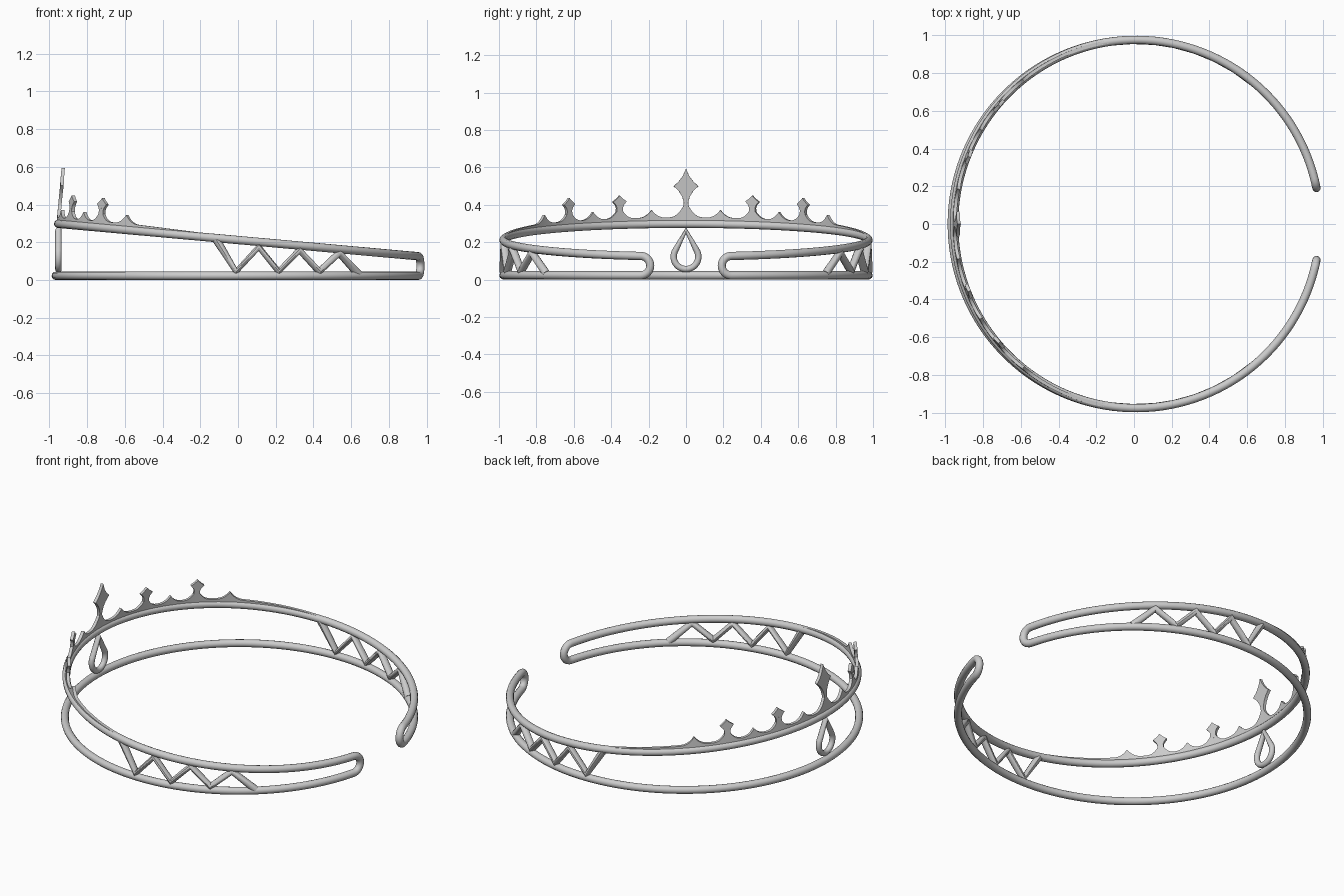
import bpy, bmesh
from math import sin, cos, pi, radians
from mathutils import Vector

if "Cube" in bpy.data.objects:
    bpy.data.objects.remove(bpy.data.objects["Cube"])

R, TUBE = 0.976, 0.022
CX = 0.01
SLOPE = 0.09
LEAN = Vector((SLOPE, 0, 1)).normalized()


def rail(a):
    """Centre of the sloping upper rail; a is measured from the -x side."""
    x = -R * cos(a)
    if x < 0:
        x *= 0.987
    return Vector((x + CX, R * sin(a), 0.212 - SLOPE * (x + CX)))


def lower(a):
    return Vector((CX - R * cos(a), R * sin(a), 0.0225))


def finish(ob):
    bpy.ops.object.select_all(action='DESELECT')
    ob.select_set(True)
    bpy.context.view_layer.objects.active = ob
    if ob.type == 'CURVE':
        bpy.ops.object.convert(target='MESH')
    bpy.ops.object.shade_smooth_by_angle(angle=radians(35))


def tube(name, pts, radius, cyclic=False):
    cu = bpy.data.curves.new(name, 'CURVE')
    cu.dimensions = '3D'
    cu.bevel_depth = radius
    cu.bevel_resolution = 4
    cu.use_fill_caps = True
    sp = cu.splines.new('POLY')
    sp.points.add(len(pts) - 1)
    for p, co in zip(sp.points, pts):
        p.co = (*co, 1)
    sp.use_cyclic_u = cyclic
    ob = bpy.data.objects.new(name, cu)
    bpy.context.collection.objects.link(ob)
    finish(ob)


# Open double hoop: lower arc, hairpin bend, upper arc, hairpin bend
END = pi - 0.25
N = 128
arc = [-END + 2 * END * i / N for i in range(N + 1)]


def bend(side):
    lo, hi = lower(END), rail(END)
    mid, half = (lo.z + hi.z) / 2, (hi.z - lo.z) / 2
    out = []
    for i in range(1, 12):
        t = pi * i / 12
        p = lower(END + half * sin(t) / R)
        out.append(Vector((p.x, side * p.y, mid - half * cos(t))))
    return out


hoop = [lower(a) for a in arc] + bend(1)
hoop += [rail(a) for a in reversed(arc)] + bend(-1)[::-1]
tube("double_hoop", hoop, TUBE, True)

# Zigzag braces on both sides
zig = [(-0.115, 0.215), (-0.01, 0.045), (0.11, 0.175), (0.215, 0.045),
       (0.325, 0.158), (0.43, 0.045), (0.535, 0.143), (0.64, 0.03)]
for side, label in ((-1, "front"), (1, "back")):
    tube(label + "_zigzag_brace",
         [(x, side * (R * R - (x - CX) ** 2) ** 0.5, z) for x, z in zig], 0.022)

# Teardrop loop hanging below the tallest spike
drop_r, drop_z = 0.066, 0.122
drop = [(-0.952, 0, 0.262)]
for i in range(33):
    t = radians(25) - radians(230) * i / 32
    drop.append((-0.952, drop_r * cos(t), drop_z + drop_r * sin(t)))
tube("teardrop_loop", drop, 0.017, True)

# Crest: scalloped band, (angle, neck height, scallop width)
peaks = [(0, 0.125, 0.105)]
for s in (-1, 1):
    peaks += [(s * radians(a), h, w) for a, h, w in (
        (10.9, 0.076, 0.085), (21.4, 0.105, 0.09), (30.8, 0.076, 0.08),
        (40, 0.105, 0.09), (51.2, 0.08, 0.09))]
LIMIT = radians(84)
THICK = 0.009


def crest_height(a):
    fade = max(0, min(1, (LIMIT - abs(a)) / radians(30)))
    base = 0.018 + 0.016 * fade
    return base + max((h - base) * max(0, 1 - abs(a - p) * R / w) ** 2.7
                      for p, h, w in peaks)


def crest_point(a, h, off):
    return rail(a) + LEAN * h + Vector((-cos(a), sin(a), 0)) * off


def mesh_object(name, bm):
    bmesh.ops.recalc_face_normals(bm, faces=bm.faces)
    me = bpy.data.meshes.new(name)
    bm.to_mesh(me)
    bm.free()
    ob = bpy.data.objects.new(name, me)
    bpy.context.collection.objects.link(ob)
    finish(ob)


angles = {-LIMIT + 2 * LIMIT * i / 421 for i in range(422)} | {p[0] for p in peaks}
bm = bmesh.new()
prev = None
for a in sorted(angles):
    h = crest_height(a)
    col = [bm.verts.new(crest_point(a, z, o)) for z, o in
           ((0, -THICK), (h, -THICK), (h, THICK), (0, THICK))]
    if prev:
        for i in range(4):
            j = (i + 1) % 4
            bm.faces.new((prev[i], prev[j], col[j], col[i]))
    else:
        bm.faces.new(col)
    prev = col
bm.faces.new(prev)
mesh_object("scalloped_crest", bm)

# Pointed finials with concave flanks, half outline as (offset, height)
tall = [(0.013, 0.07), (0.012, 0.115), (0.02, 0.145), (0.038, 0.175), (0.066, 0.203),
        (0.04, 0.226), (0.018, 0.256), (0.006, 0.282)]
small = [(0.019, 0.06), (0.017, 0.092), (0.023, 0.107), (0.039, 0.125),
         (0.022, 0.137), (0.009, 0.148)]


def finial(name, a, half, tip):
    outline = half + [(0, tip)] + [(-x, z) for x, z in reversed(half)]
    bm = bmesh.new()
    rings = [[bm.verts.new(crest_point(a + x / R, z, o)) for x, z in outline]
             for o in (-THICK, THICK)]
    n = len(outline)
    bm.faces.new(rings[0])
    bm.faces.new(rings[1])
    for i in range(n):
        j = (i + 1) % n
        bm.faces.new((rings[0][i], rings[0][j], rings[1][j], rings[1][i]))
    mesh_object(name, bm)


finial("tall_finial", 0, tall, 0.298)
for s, label in ((-1, "front"), (1, "back")):
    finial(label + "_inner_finial", s * radians(21.4), small, 0.158)
    finial(label + "_outer_finial", s * radians(40), small, 0.158)
